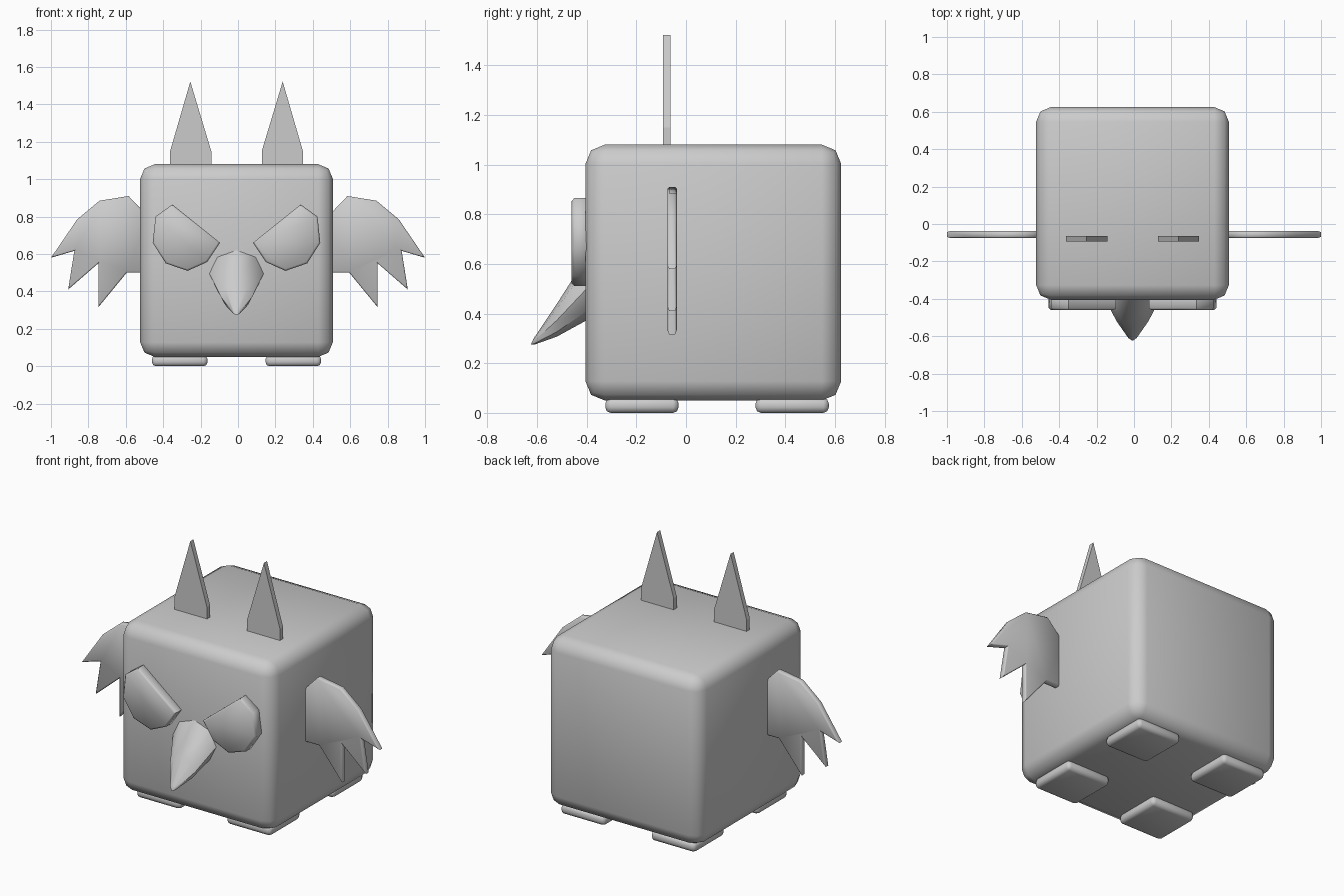
import bpy, bmesh, math

if "Cube" in bpy.data.objects:
    bpy.data.objects.remove(bpy.data.objects["Cube"])

CX = -0.008  # centre line of body, feet, eyes, ears and beak


def finish(name, bm, bevel=0, segments=2, smooth=True):
    bmesh.ops.recalc_face_normals(bm, faces=bm.faces)
    if bevel:
        bmesh.ops.bevel(bm, geom=list(bm.edges), offset=bevel, segments=segments,
                        profile=0.5, affect='EDGES', clamp_overlap=True)
    mesh = bpy.data.meshes.new(name)
    bm.to_mesh(mesh)
    bm.free()
    obj = bpy.data.objects.new(name, mesh)
    bpy.context.collection.objects.link(obj)
    if smooth:
        bpy.ops.object.select_all(action='DESELECT')
        bpy.context.view_layer.objects.active = obj
        obj.select_set(True)
        bpy.ops.object.shade_smooth_by_angle(angle=math.radians(50))
    return obj


def box(name, lo, hi, bevel):
    bm = bmesh.new()
    bmesh.ops.create_cube(bm, size=1)
    for v in bm.verts:
        v.co = [(a + b) / 2 + c * (b - a) for a, b, c in zip(lo, hi, v.co)]
    return finish(name, bm, bevel)


def plate(name, outline, y0, y1, side=1, cx=0, rim=0, smooth=True):
    """Extrude an x-z outline from y0 to y1; rim chamfers the flat faces' edges."""
    bm = bmesh.new()
    front = bm.faces.new([bm.verts.new((cx + side * x, y0, z)) for x, z in outline])
    ext = bmesh.ops.extrude_face_region(bm, geom=[front], use_keep_orig=True)
    for v in [g for g in ext['geom'] if isinstance(g, bmesh.types.BMVert)]:
        v.co.y = y1
    if rim:
        bmesh.ops.recalc_face_normals(bm, faces=bm.faces)
        edges = [e for e in bm.edges if abs(e.verts[0].co.y - e.verts[1].co.y) < 1e-5]
        bmesh.ops.bevel(bm, geom=edges, offset=rim, segments=1, affect='EDGES',
                        clamp_overlap=True)
    return finish(name, bm, smooth=smooth)


# Body
box("body", (CX - 0.515, -0.405, 0.05), (CX + 0.515, 0.625, 1.08), 0.078)

EAR = [(0.135, 1.04), (0.135, 1.15), (0.247, 1.522), (0.355, 1.15), (0.355, 1.04)]
EYE = [(0.343, 0.865), (0.433, 0.80), (0.448, 0.66), (0.378, 0.55),
       (0.262, 0.51), (0.157, 0.557), (0.088, 0.66)]
WING = [(0.47, 0.50), (0.47, 0.79), (0.585, 0.91), (0.74, 0.885), (0.86, 0.785),
        (1.0, 0.58), (0.875, 0.617), (0.908, 0.41), (0.747, 0.55),
        (0.747, 0.315), (0.595, 0.50)]

for side, label in ((-1, "left"), (1, "right")):
    # Feet
    for y0, where in ((-0.325, "front"), (0.28, "back")):
        xs = sorted((CX + side * 0.155, CX + side * 0.452))
        box(f"{where}_{label}_foot", (xs[0], y0, 0.0), (xs[1], y0 + 0.295, 0.06), 0.022)
    # Ears, eyes and wings
    plate(f"{label}_ear", EAR, -0.093, -0.063, side, CX, smooth=False)
    plate(f"{label}_eye", EYE, -0.46, -0.39, side, CX, rim=0.01)
    plate(f"{label}_wing", WING, -0.075, -0.037, side, rim=0.007)

# Beak: eight-sided rings narrowing to a drooping tip
bm = bmesh.new()
rings = []
for y, z, rx, rz in ((-0.38, 0.495, 0.145, 0.125), (-0.405, 0.495, 0.145, 0.125),
                     (-0.52, 0.373, 0.085, 0.066), (-0.61, 0.29, 0.022, 0.015)):
    rings.append([bm.verts.new((CX + rx * math.cos(i * math.pi / 4), y,
                                z + rz * math.sin(i * math.pi / 4))) for i in range(8)])
tip = bm.verts.new((CX, -0.625, 0.275))
bm.faces.new(rings[0])
for a, b in zip(rings, rings[1:]):
    for i in range(8):
        bm.faces.new((a[i], a[(i + 1) % 8], b[(i + 1) % 8], b[i]))
for i in range(8):
    bm.faces.new((rings[-1][i], rings[-1][(i + 1) % 8], tip))
finish("beak", bm)
